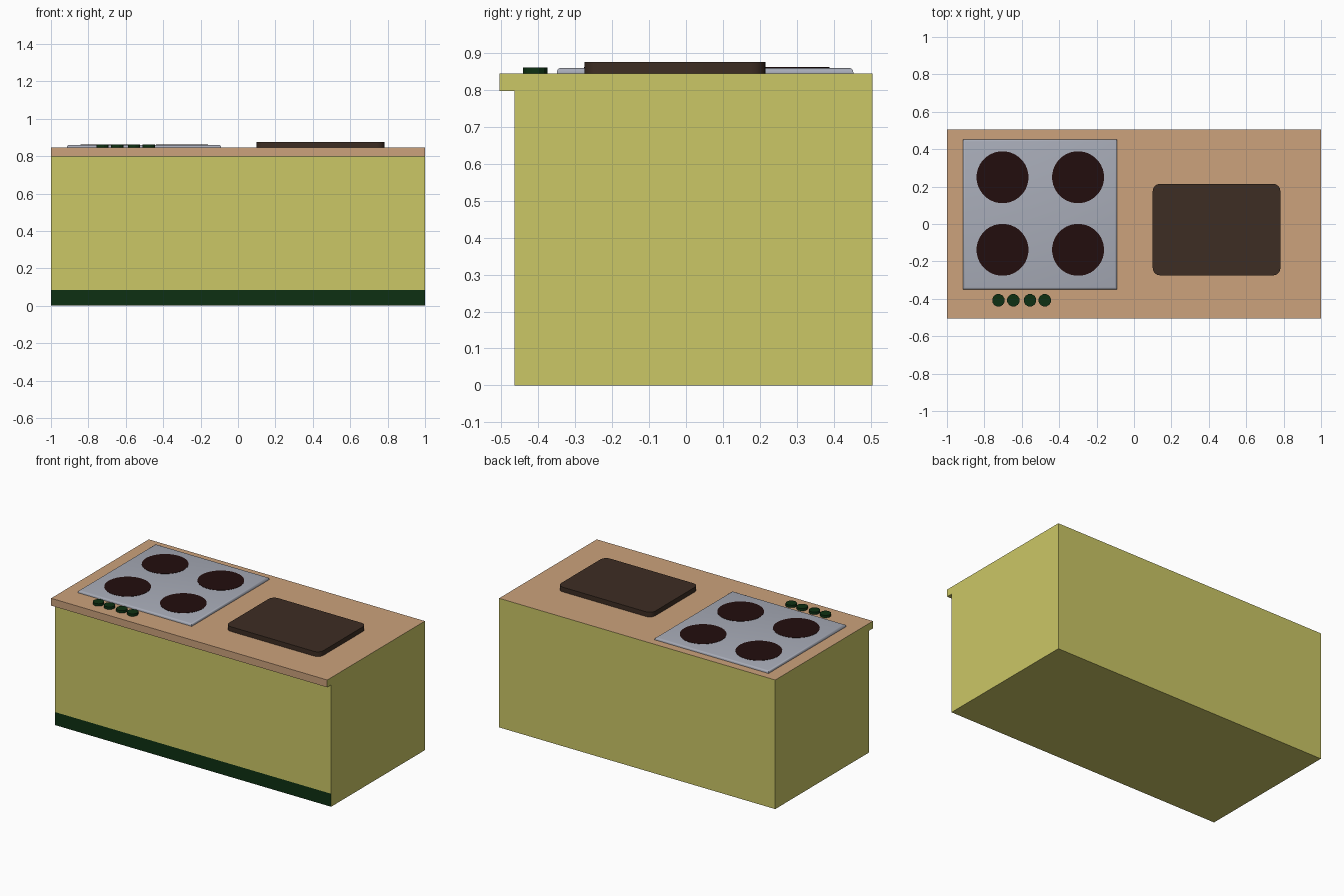
import bpy, bmesh, math
from mathutils import Matrix

if "Cube" in bpy.data.objects:
    bpy.data.objects.remove(bpy.data.objects["Cube"])


def mat(name, rgb):
    m = bpy.data.materials.new(name)
    lin = [((c / 255 + 0.055) / 1.055) ** 2.4 if c > 10 else c / 255 / 12.92 for c in rgb]
    m.diffuse_color = (*lin, 1)
    m.use_nodes = True
    m.node_tree.nodes["Principled BSDF"].inputs["Base Color"].default_value = m.diffuse_color
    return m


yellow = mat("olive yellow", (203, 199, 102))
tan = mat("tan worktop", (204, 162, 124))
green = mat("dark green", (13, 48, 18))
grey = mat("steel grey", (168, 172, 184))
burner = mat("burner dark red", (34, 13, 13))
brown = mat("dark brown", (61, 45, 35))


def finish(name, bm, *mats):
    bmesh.ops.recalc_face_normals(bm, faces=bm.faces)
    me = bpy.data.meshes.new(name)
    bm.to_mesh(me)
    bm.free()
    ob = bpy.data.objects.new(name, me)
    bpy.context.collection.objects.link(ob)
    for m in mats:
        me.materials.append(m)
    return ob


def box(x0, x1, y0, y1, z0, z1):
    bm = bmesh.new()
    bmesh.ops.create_cube(bm, size=1, matrix=Matrix.Translation(
        ((x0 + x1) / 2, (y0 + y1) / 2, (z0 + z1) / 2))
        @ Matrix.Diagonal((x1 - x0, y1 - y0, z1 - z0, 1)))
    return bm


def disc(name, x, y, z0, z1, r, n, m):
    bm = bmesh.new()
    bmesh.ops.create_cone(bm, cap_ends=True, segments=n, radius1=r, radius2=r, depth=z1 - z0,
                          matrix=Matrix.Translation((x, y, (z0 + z1) / 2))
                          @ Matrix.Rotation(math.pi / n, 4, 'Z'))
    return finish(name, bm, m)


def smooth(ob):
    bpy.context.view_layer.objects.active = ob
    ob.select_set(True)
    bpy.ops.object.shade_smooth_by_angle(angle=math.radians(40))
    ob.select_set(False)


# cabinet: side profile with worktop lip, extruded along x
TOP = 0.845
profile = [(-0.465, 0), (0.505, 0), (0.505, TOP), (-0.505, TOP),
           (-0.505, 0.797), (-0.465, 0.797), (-0.465, 0.085)]
bm = bmesh.new()
base = bm.faces.new([bm.verts.new((-1, y, z)) for y, z in profile])
ext = bmesh.ops.extrude_face_region(bm, geom=[base], use_keep_orig=True)
bmesh.ops.translate(bm, vec=(2, 0, 0),
                    verts=[g for g in ext["geom"] if isinstance(g, bmesh.types.BMVert)])
bmesh.ops.recalc_face_normals(bm, faces=bm.faces)
for f in bm.faces:
    c = f.calc_center_median()
    if f.normal.z > 0.9 or (f.normal.y < -0.9 and c.z > 0.8):
        f.material_index = 1      # worktop top and front lip
    elif f.normal.y < -0.9 and c.z < 0.085:
        f.material_index = 2      # plinth strip
finish("cabinet", bm, yellow, tan, green)

# hob plate with rounded upper edges
bm = box(-0.915, -0.09, -0.35, 0.453, TOP, 0.86)
bmesh.ops.bevel(bm, geom=[e for e in bm.edges if all(v.co.z > 0.855 for v in e.verts)],
                offset=0.012, segments=3, profile=0.5, affect='EDGES')
smooth(finish("hob_plate", bm, grey))

# burners
for x in (-0.703, -0.299):
    for y in (-0.138, 0.25):
        disc("burner", x, y, 0.857, 0.8615, 0.139, 32, burner)

# control knobs
for x in (-0.725, -0.645, -0.556, -0.477):
    disc("knob", x, -0.408, TOP, 0.861, 0.034, 12, green)

# chopping board with rounded corners
bm = box(0.1, 0.783, -0.275, 0.215, TOP, 0.876)
up = [e for e in bm.edges if abs(e.verts[0].co.z - e.verts[1].co.z) > 0.01]
bmesh.ops.bevel(bm, geom=up, offset=0.04, segments=4, profile=0.5, affect='EDGES')
smooth(finish("chopping_board", bm, brown))
